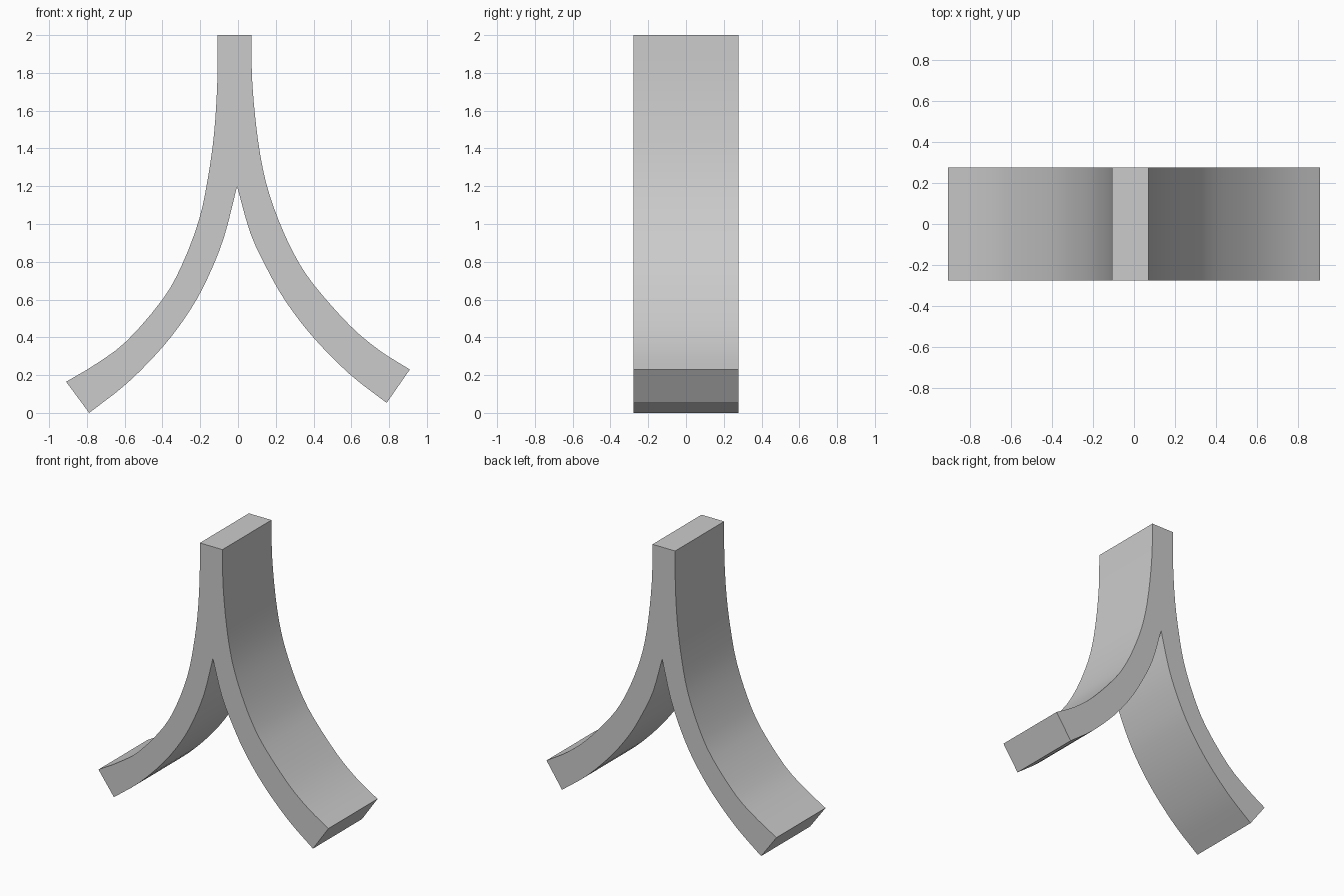
import bpy, bmesh, math
from mathutils import Vector

if "Cube" in bpy.data.objects:
    bpy.data.objects.remove(bpy.data.objects["Cube"])

HALF_DEPTH = 0.277
STEPS = 3

# Edge curves of the fork in (x, z)
left_outer = [(-0.108, 2.0), (-0.11, 1.74), (-0.127, 1.475), (-0.16, 1.24), (-0.207, 1.02),
              (-0.296, 0.785), (-0.40, 0.60), (-0.59, 0.38), (-0.755, 0.257), (-0.91, 0.165)]
left_inner = [(-0.788, 0.0), (-0.587, 0.157), (-0.396, 0.352), (-0.254, 0.543),
              (-0.158, 0.72), (-0.074, 0.93), (-0.005, 1.2)]
right_inner = [(-0.005, 1.2), (0.066, 0.95), (0.155, 0.76), (0.254, 0.588),
               (0.40, 0.398), (0.59, 0.206), (0.787, 0.053)]
right_outer = [(0.91, 0.23), (0.75, 0.33), (0.59, 0.465), (0.40, 0.68), (0.30, 0.835),
               (0.215, 1.02), (0.148, 1.22), (0.105, 1.45), (0.076, 1.74), (0.071, 2.0)]


def smooth_curve(points):
    """Catmull-Rom curve through the points."""
    p = [Vector(q) for q in points]
    p = [2 * p[0] - p[1]] + p + [2 * p[-1] - p[-2]]
    out = []
    for a, b, c, d in zip(p, p[1:], p[2:], p[3:]):
        for i in range(STEPS):
            t = i / STEPS
            out.append(0.5 * (2 * b + (c - a) * t + (2 * a - 5 * b + 4 * c - d) * t**2
                              + (3 * b - a - 3 * c + d) * t**3))
    return out + [p[-2]]


# Closed outline, the crotch point is shared by both legs
outline = (smooth_curve(left_outer) + smooth_curve(left_inner)
           + smooth_curve(right_inner)[1:] + smooth_curve(right_outer))

# Extrude the outline through the depth
bm = bmesh.new()
face = bm.faces.new([bm.verts.new((q.x, -HALF_DEPTH, q.y)) for q in outline])
ext = bmesh.ops.extrude_face_region(bm, geom=[face], use_keep_orig=True)
moved = [v for v in ext["geom"] if isinstance(v, bmesh.types.BMVert)]
bmesh.ops.translate(bm, verts=moved, vec=(0, 2 * HALF_DEPTH, 0))
bmesh.ops.recalc_face_normals(bm, faces=bm.faces)

mesh = bpy.data.meshes.new("forked_stand")
bm.to_mesh(mesh)
bm.free()
stand = bpy.data.objects.new("forked_stand", mesh)
bpy.context.collection.objects.link(stand)

# Smooth curved sides, crisp corners
bpy.context.view_layer.objects.active = stand
stand.select_set(True)
bpy.ops.object.shade_smooth_by_angle(angle=math.radians(30))
